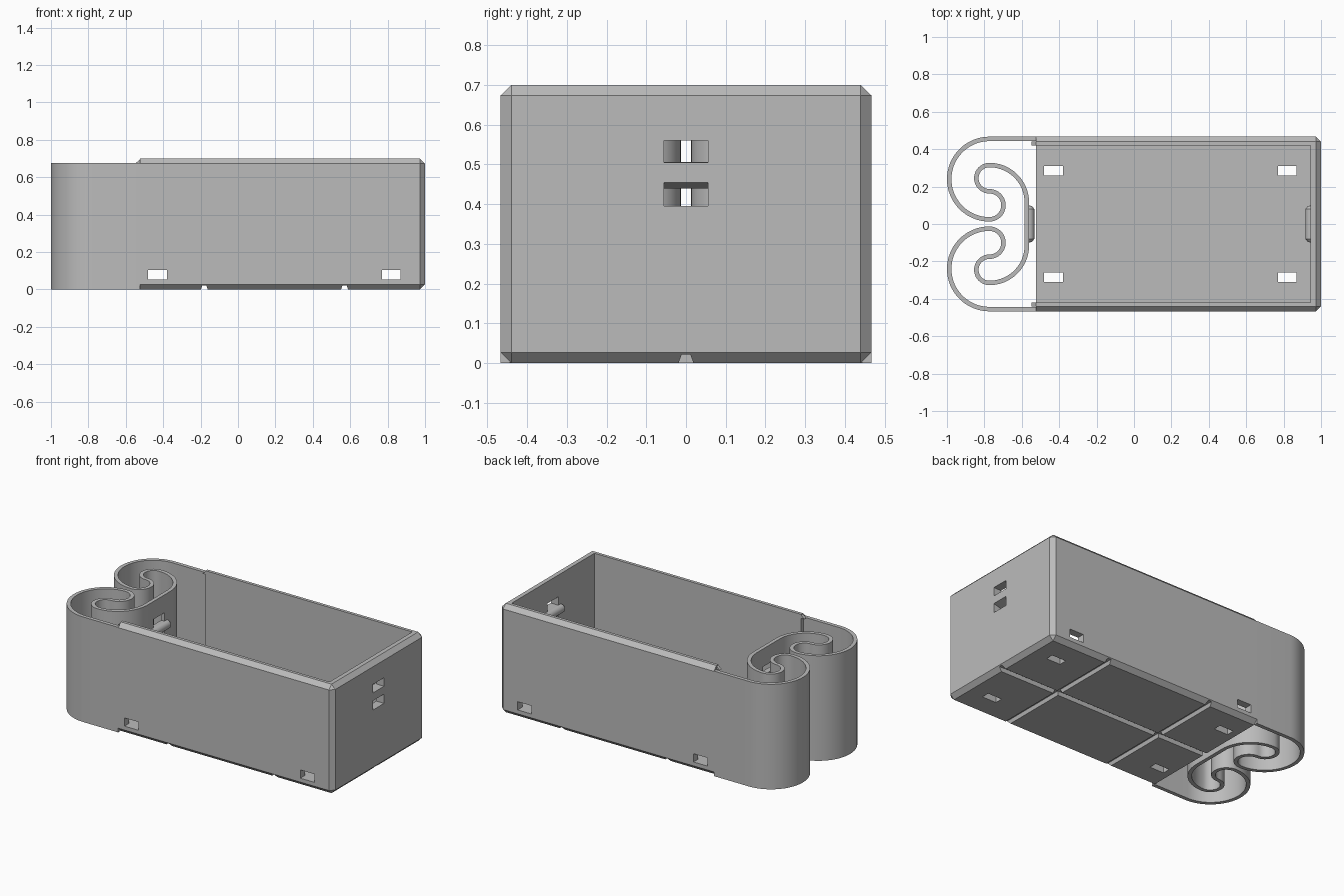
import bpy, bmesh, math
from mathutils import Vector

cube = bpy.data.objects.get("Cube")
if cube:
    bpy.data.objects.remove(cube)

grey = bpy.data.materials.new("plain grey")
grey.use_nodes = True
COLOUR = (0.5, 0.5, 0.5, 1)
grey.diffuse_color = COLOUR
grey.node_tree.nodes["Principled BSDF"].inputs["Base Color"].default_value = COLOUR

HALF, INNER, CHAMFER = 0.467, 0.42, 0.027
FRONT, BACK, END_IN = -0.525, 1.0, 0.945
RIM, FLOOR = 0.70, 0.05
RIBBON, SPRING_TOP = 0.024, 0.675


def make(name, bm):
    bmesh.ops.recalc_face_normals(bm, faces=bm.faces)
    mesh = bpy.data.meshes.new(name)
    bm.to_mesh(mesh)
    bm.free()
    ob = bpy.data.objects.new(name, mesh)
    bpy.context.collection.objects.link(ob)
    mesh.materials.append(grey)
    return ob


def box(name, xs, ys, zs):
    bm = bmesh.new()
    bmesh.ops.create_cube(bm, size=1)
    for v in bm.verts:
        v.co = [r[0] if c < 0 else r[1] for c, r in zip(v.co, (xs, ys, zs))]
    return make(name, bm)


def prism(name, points, place, start, end):
    """Extrude a flat profile; place(u, v, t) maps it into space."""
    bm = bmesh.new()
    rings = [[bm.verts.new(place(u, v, t)) for u, v in points] for t in (start, end)]
    for ring in rings:
        bm.faces.new(ring)
    n = len(points)
    for i in range(n):
        j = (i + 1) % n
        bm.faces.new((rings[0][i], rings[0][j], rings[1][j], rings[1][i]))
    return make(name, bm)


def cut(ob, cutters):
    bpy.context.view_layer.objects.active = ob
    for c in cutters:
        mod = ob.modifiers.new("cut", 'BOOLEAN')
        mod.operation, mod.solver, mod.object = 'DIFFERENCE', 'EXACT', c
        bpy.ops.object.modifier_apply(modifier=mod.name)
        bpy.data.objects.remove(c)


def smooth(ob):
    bpy.ops.object.select_all(action='DESELECT')
    ob.select_set(True)
    bpy.context.view_layer.objects.active = ob
    bpy.ops.object.shade_smooth_by_angle(angle=math.radians(30))


# Tray: block chamfered on every edge except around the open end
bm = bmesh.new()
bmesh.ops.create_cube(bm, size=1)
for v in bm.verts:
    v.co = (FRONT if v.co.x < 0 else BACK, math.copysign(HALF, v.co.y),
            0 if v.co.z < 0 else RIM)
edges = [e for e in bm.edges if max(v.co.x for v in e.verts) > 0]
bmesh.ops.bevel(bm, geom=edges, offset=CHAMFER, offset_type='OFFSET', segments=1,
                affect='EDGES', clamp_overlap=False)
tray = make("tray", bm)

cutters = [box("cavity", (-1, END_IN), (-INNER, INNER), (FLOOR, 1))]
# Strap slots through the walls and floor
for x in (-0.48, 0.77):
    span = (x, x + 0.1)
    cutters.append(box("wall_slot", span, (-1, 1), (0.052, 0.105)))
    for y in (-0.31, 0.26):
        cutters.append(box("floor_slot", span, (y, y + 0.05), (-0.1, 0.1)))
# Wire grooves under the floor
groove = [(-0.022, -0.01), (0.022, -0.01), (0.011, 0.022), (-0.011, 0.022)]
cutters.append(prism("long_groove", groove, lambda u, v, t: (t, u, v), -1.1, 1.1))
for x in (-0.18, 0.57):
    cutters.append(prism("cross_groove", groove,
                         lambda u, v, t, x=x: (u + x, t, v), -1, 1))
# Contact slots in the end wall, the lower one with a sloped top
SLOTS = ((0.395, 0.455), (0.505, 0.56))
cutters.append(box("upper_slot", (0.9, 1.1), (-0.055, 0.055), SLOTS[1]))
lo, hi = SLOTS[0]
cutters.append(prism("lower_slot", [(0.9, lo), (1.05, lo), (1.05, hi + 0.013), (0.9, hi - 0.027)],
                     lambda u, v, t: (u, t, v), -0.055, 0.055))
# Shallow cell and polarity marks in the floor
MARK = (FLOOR - 0.008, FLOOR + 0.02)
for xs, ys in (((-0.06, -0.035), (0.13, 0.345)), ((0.1, 0.4), (0.14, 0.33)),
               ((0.39, 0.46), (0.19, 0.28)), ((0.45, 0.65), (0.225, 0.25)),
               ((0.535, 0.56), (0.13, 0.345))):
    cutters.append(box("floor_mark", xs, ys, MARK))
cut(tray, cutters)

# Chamfered tips of the thick rim at the open end
tip = [(FRONT - 0.022, SPRING_TOP), (FRONT + 0.005, RIM), (FRONT + 0.03, RIM),
       (FRONT + 0.03, SPRING_TOP)]
for side, label in ((1, "back"), (-1, "front")):
    prism(label + "_rim_tip", tip, lambda u, v, t: (u, side * t, v), INNER, HALF - CHAMFER)


# Spring: one curled ribbon running from wall to wall
def arc(cx, cy, r, a0, a1, steps=20):
    return [Vector((cx + r * math.cos(a), cy + r * math.sin(a)))
            for a in (math.radians(a0 + (a1 - a0) * i / steps) for i in range(steps + 1))]


CX = -0.773
half_path = [Vector((FRONT, HALF - RIBBON / 2))]
for a in (arc(CX, 0.24, 0.215, 90, 270, 32), arc(CX, 0.1, 0.075, -90, 90),
          arc(CX, 0.245, 0.07, 270, 90), arc(CX, 0.115, 0.2, 90, 0)):
    half_path += [p for p in a if (p - half_path[-1]).length > 1e-4]
path = half_path + [Vector((p.x, -p.y)) for p in reversed(half_path)]
left, right = [], []
for i, p in enumerate(path):
    d = (path[min(i + 1, len(path) - 1)] - path[max(i - 1, 0)]).normalized()
    if i in (0, len(path) - 1):
        d = Vector((-1 if i == 0 else 1, 0))
    n = Vector((-d.y, d.x)) * RIBBON / 2
    left.append(p + n)
    right.append(p - n)
bm = bmesh.new()
rows = [[bm.verts.new((q.x, q.y, z)) for q, z in
         ((l, 0), (r, 0), (r, SPRING_TOP), (l, SPRING_TOP))] for l, r in zip(left, right)]
for a, b in zip(rows, rows[1:]):
    for k in range(4):
        m = (k + 1) % 4
        bm.faces.new((a[k], a[m], b[m], b[k]))
bm.faces.new(rows[0])
bm.faces.new(rows[-1])
spring = make("spring", bm)
cut(spring, [box("spring_slot", (-0.62, -0.53), (-0.055, 0.055), zs) for zs in SLOTS])
smooth(spring)

# Rounded contact ridges between the slots
for name, x in (("end_contact_ridge", END_IN), ("spring_contact_ridge", CX + 0.2 + RIBBON / 2)):
    profile = [(-0.1, 0), (-0.095, 0.016), (-0.08, 0.028), (0.08, 0.028), (0.095, 0.016), (0.1, 0)]
    bm = bmesh.new()
    ring = [bm.verts.new((0, y, r)) for y, r in profile]
    chain = [bm.edges.new(pair) for pair in zip(ring, ring[1:])]
    bmesh.ops.spin(bm, geom=ring + chain, cent=(0, 0, 0), axis=(0, 1, 0),
                   angle=math.tau, steps=20)
    bmesh.ops.remove_doubles(bm, verts=bm.verts, dist=1e-4)
    # keep only the half that stands out from its wall
    sign = -1 if x > 0 else 1
    bmesh.ops.bisect_plane(bm, geom=bm.verts[:] + bm.edges[:] + bm.faces[:],
                           plane_co=(-sign * 0.01, 0, 0), plane_no=(sign, 0, 0), clear_inner=True)
    ridge = make(name, bm)
    ridge.location = (x, 0, 0.478)
    smooth(ridge)
